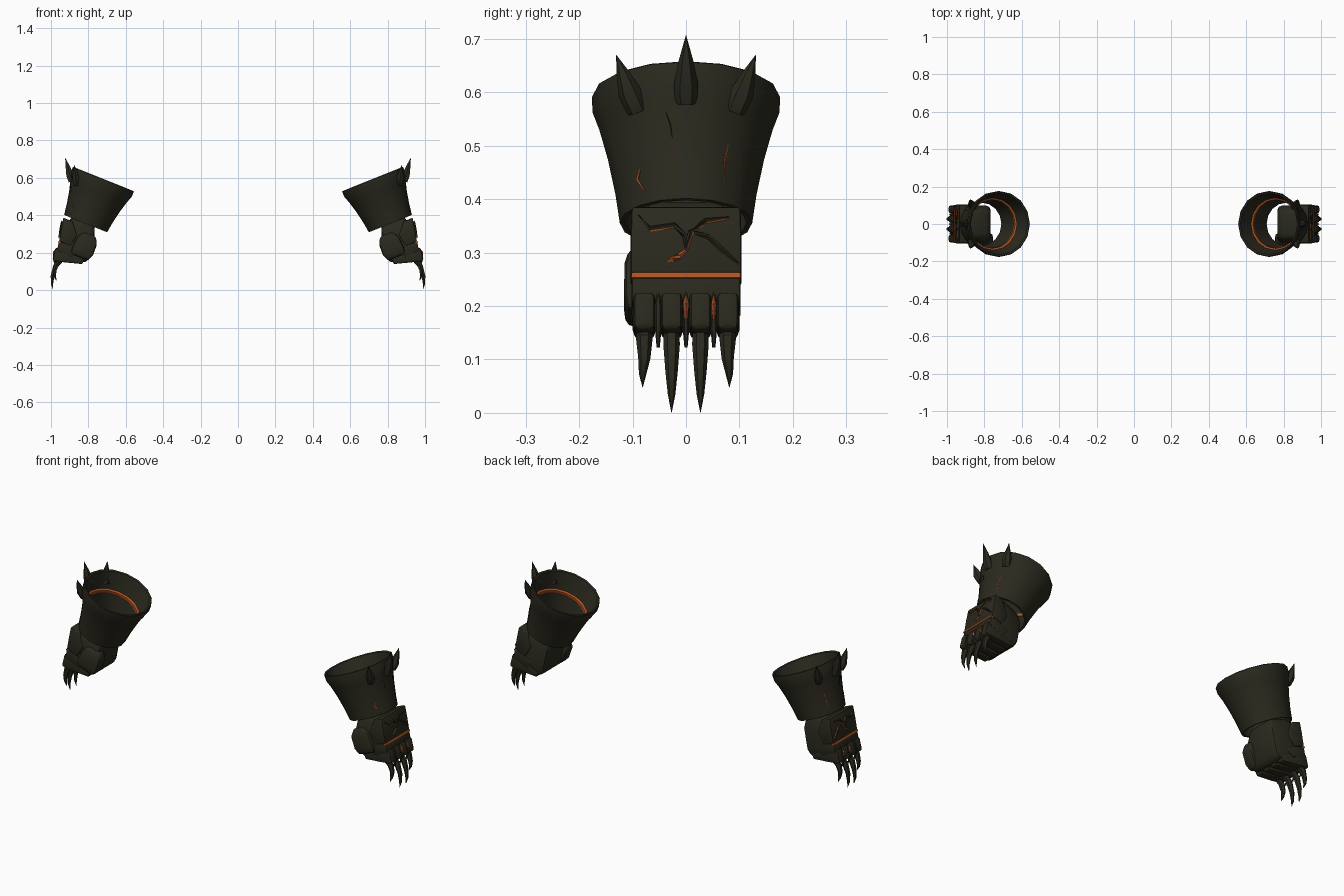
import bpy, bmesh, math
from mathutils import Vector, Matrix

if "Cube" in bpy.data.objects:
    bpy.data.objects.remove(bpy.data.objects["Cube"])

TILT = 0.382
ORIGIN = Vector((0.719, 0, 0.594))
PLACE = Matrix.Translation(ORIGIN) @ Matrix.Rotation(-TILT, 4, 'Y')


def material(name, rgb):
    m = bpy.data.materials.new(name)
    m.diffuse_color = (*rgb, 1)
    m.use_nodes = True
    m.node_tree.nodes["Principled BSDF"].inputs["Base Color"].default_value = m.diffuse_color
    return m


DARK = material("dark_iron", (0.0235, 0.022, 0.013))
GLOW = material("ember_orange", (0.42, 0.085, 0.017))


def P(u, y, t):
    """u: towards back of hand, y: sideways, t: from cuff rim to fingertips"""
    return Vector((u, y, -t))


def finish(name, bm, mats, angle=35):
    """Place the part on the arm and mirror it to the other side"""
    bmesh.ops.recalc_face_normals(bm, faces=bm.faces)
    for f in bm.faces:
        f.smooth = True
    for e in bm.edges:
        e.smooth = e.calc_face_angle(0) < math.radians(angle)
    bm.transform(PLACE)
    me = bpy.data.meshes.new(name)
    bm.to_mesh(me)
    bm.free()
    for m in mats:
        me.materials.append(m)
    ob = bpy.data.objects.new(name, me)
    bpy.context.scene.collection.objects.link(ob)
    mod = ob.modifiers.new("mirror", 'MIRROR')
    mod.use_mirror_merge = False
    return ob


def skin(bm, rings, caps=True):
    n = len(rings[0])
    vs = [[bm.verts.new(p) for p in r] for r in rings]
    for a, b in zip(vs, vs[1:]):
        for i in range(n):
            j = (i + 1) % n
            bm.faces.new((a[i], a[j], b[j], b[i]))
    if caps:
        bm.faces.new(vs[0])
        bm.faces.new(vs[-1])


def block(name, secs, axis='t', bevel=0.008, mat=DARK):
    """Rounded block lofted through (position, low, high, y0, y1) sections"""
    rings = []
    for a, lo, hi, y0, y1 in secs:
        corners = ((lo, y0), (hi, y0), (hi, y1), (lo, y1))
        rings.append([P(c, y, a) if axis == 't' else P(a, y, c) for c, y in corners])
    bm = bmesh.new()
    skin(bm, rings)
    bmesh.ops.recalc_face_normals(bm, faces=bm.faces)
    if bevel:
        edges = [e for e in bm.edges if e.calc_face_angle(0) > 0.5]
        bmesh.ops.bevel(bm, geom=edges, offset=bevel, segments=2, profile=0.5, affect='EDGES')
    return finish(name, bm, [mat], 40)


def tube(name, pts, radii, sides=6, mat=DARK, angle=35):
    """Tapered tube along a path"""
    rings = []
    for i, p in enumerate(pts):
        d = (pts[min(i + 1, len(pts) - 1)] - pts[max(i - 1, 0)]).normalized()
        ref = Vector((0, 1, 0)) if abs(d.y) < 0.9 else Vector((1, 0, 0))
        s = (ref - d * ref.dot(d)).normalized()
        w = d.cross(s)
        r = max(radii[i], 0.0004)
        rings.append([p + r * (s * math.cos(k * math.tau / sides) + w * math.sin(k * math.tau / sides))
                      for k in range(sides)])
    bm = bmesh.new()
    skin(bm, rings)
    return finish(name, bm, [mat], angle)


# flared cuff: closed lathe with a small glowing ledge on the inner wall
OUTER = [(0.172, 0), (0.176, 0.003), (0.175, 0.034), (0.162, 0.07),
         (0.146, 0.13), (0.132, 0.20), (0.124, 0.257)]
INNER = [(0.114, 0.257), (0.130, 0.13), (0.1325, 0.118), (0.1305, 0.115),
         (0.1305, 0.101), (0.1395, 0.096), (0.164, 0.004)]
SIDES = 16
prof = OUTER + INNER
bm = bmesh.new()
skin(bm, [[P(r * math.cos(k * math.tau / SIDES), r * math.sin(k * math.tau / SIDES), t)
           for k in range(SIDES)] for r, t in prof + prof[:1]], caps=False)
for f in bm.faces:
    c = f.calc_center_median()
    if 0.096 < -c.z < 0.118 and c.xy.length < 0.137:
        f.material_index = 1
bmesh.ops.remove_doubles(bm, verts=bm.verts, dist=1e-5)
finish("cuff", bm, [DARK, GLOW])

# three horns on the outer side of the rim
LONG = ((0.152, 0.075), (0.176, 0.045), (0.202, 0.01), (0.232, -0.028))
SHORT = ((0.150, 0.078), (0.174, 0.052), (0.194, 0.022), (0.217, -0.012))
for i, (deg, shape) in enumerate(((-37, SHORT), (0, LONG), (37, SHORT))):
    a = math.radians(deg)
    path = [P(r * math.cos(a), r * math.sin(a), t) for r, t in shape]
    tube(f"cuff_horn_{i}", path, (0.021, 0.0225, 0.0135, 0), 6, DARK, 25)

# hand, back plate and knuckle guard
block("palm", [(0.238, -0.043, 0.08, -0.074, 0.074), (0.30, -0.07, 0.092, -0.098, 0.098),
               (0.41, -0.09, 0.09, -0.1, 0.1), (0.455, -0.08, 0.085, -0.098, 0.098)], bevel=0.024)
block("back_plate", [(0.272, 0.07, 0.122, -0.102, 0.102), (0.33, 0.02, 0.1107, -0.104, 0.104),
                     (0.398, 0.03, 0.0965, -0.104, 0.104)], bevel=0.006)
block("knuckle_guard", [(0.398, -0.02, 0.097, -0.102, 0.102), (0.45, 0, 0.088, -0.102, 0.102)], bevel=0.006)
block("knuckle_glow", [(0.397, 0.085, 0.0985, -0.102, 0.102), (0.407, 0.085, 0.0985, -0.102, 0.102)],
      bevel=0, mat=GLOW)

# thumb folded against the palm
block("thumb", [(0.30, -0.075, -0.01, -0.106, -0.06), (0.335, -0.098, 0.015, -0.115, -0.05),
                (0.40, -0.1, 0.02, -0.116, -0.05), (0.436, -0.085, 0.015, -0.112, -0.055)], bevel=0.014)

# curled fingers, finger plates and claws
for i, y in enumerate((-0.078, -0.027, 0.027, 0.078)):
    inner = abs(y) < 0.05
    block(f"finger_{i}", [(-0.065, 0.43, 0.464, y - 0.019, y + 0.019),
                          (0.03, 0.43, 0.492, y - 0.022, y + 0.022),
                          (0.088, 0.435, 0.505, y - 0.021, y + 0.021)], 'u', 0.007)
    block(f"finger_plate_{i}", [(0.435, 0.06, 0.102, y - 0.02, y + 0.02),
                                (0.506, 0.055, 0.092, y - 0.02, y + 0.02)], 't', 0.01)
    k = 1.0 if inner else 0.68
    yt = y * (1.0 if inner else 1.04)
    path = [P(0.05, y, 0.490), P(0.064, y, 0.492 + 0.035 * k),
            P(0.060, y, 0.492 + 0.09 * k), P(0.047, yt, 0.492 + 0.13 * k),
            P(0.029, yt, 0.492 + 0.159 * k)]
    tube(f"claw_{i}", path, (0.014, 0.0155, 0.0115, 0.007, 0), 6, DARK, 30)

# slim spines and embers in the gaps between fingers
for i, y in enumerate((-0.052, 0, 0.052)):
    tube(f"gap_spine_{i}", [P(0.088, y, 0.425), P(0.093, y, 0.46), P(0.08, y, 0.505), P(0.06, y, 0.532)],
         (0, 0.006, 0.006, 0.003), 6, DARK)
    block(f"gap_glow_{i}", [(0.01, 0.44, 0.480, y - 0.006, y + 0.006),
                            (0.07, 0.44, 0.499, y - 0.006, y + 0.006)], 'u', 0, GLOW)
    if i:
        tube(f"gap_ember_{i}", [P(0.094, y, 0.435), P(0.101, y, 0.462), P(0.089, y, 0.494)],
             (0, 0.007 - 0.001 * i, 0.001), 4, GLOW)


def on_plate(y, z):
    t = (0.631 - z) / 0.928
    for _ in range(4):
        u = 0.1265 - 0.21 * (t - 0.262)
        t = (0.594 + 0.373 * u - z) / 0.928
    return P(u, y, t)


def on_cuff(y, z):
    t = 0.2
    for _ in range(12):
        r = next((a[0] + (b[0] - a[0]) * (t - a[1]) / (b[1] - a[1])
                  for a, b in zip(OUTER, OUTER[1:]) if a[1] <= t <= b[1]), 0.124)
        r *= 0.992
        u = math.sqrt(max(r * r - y * y, 0))
        t = (0.594 + 0.373 * u - z) / 0.928
    return P(u, y, t)


# raised veins on the back plate and glowing cracks on the cuff
VEINS = {
    "vein_left": (on_plate, DARK, 0.0045, [(0, 0.31), (-0.003, 0.332), (-0.022, 0.352), (-0.068, 0.345), (-0.088, 0.37)]),
    "vein_right": (on_plate, DARK, 0.0045, [(0, 0.31), (0.008, 0.338), (0.035, 0.36), (0.08, 0.366)]),
    "vein_low": (on_plate, DARK, 0.0045, [(0.015, 0.338), (0.042, 0.33), (0.065, 0.308), (0.098, 0.28)]),
    "vein_ember": (on_plate, GLOW, 0.005, [(0, 0.304), (-0.012, 0.294), (-0.024, 0.288), (-0.037, 0.283)]),
    "crack_front": (on_cuff, GLOW, 0.0028, [(-0.086, 0.455), (-0.09, 0.437), (-0.078, 0.416)]),
    "crack_back": (on_cuff, GLOW, 0.0018, [(0.079, 0.505), (0.073, 0.475), (0.069, 0.425)]),
    "crack_middle": (on_cuff, DARK, 0.0018, [(-0.038, 0.562), (-0.03, 0.54), (-0.026, 0.515)]),
}
for name, (surf, mat, r, pts) in VEINS.items():
    path = [surf(*p) for p in pts]
    radii = [r * 0.6] + [r] * (len(path) - 2) + [r * 0.3]
    if surf is on_plate and mat is DARK:
        # ember glow tucked behind the far lower edge of each vein
        tube(name + "_glow", [p + P(-0.001, 0.002, 0.002) for p in path], [q * 0.9 for q in radii], 4, GLOW)
        path = [p + P(0.003, 0, 0.001) for p in path]
    tube(name, path, radii, 4, mat)
